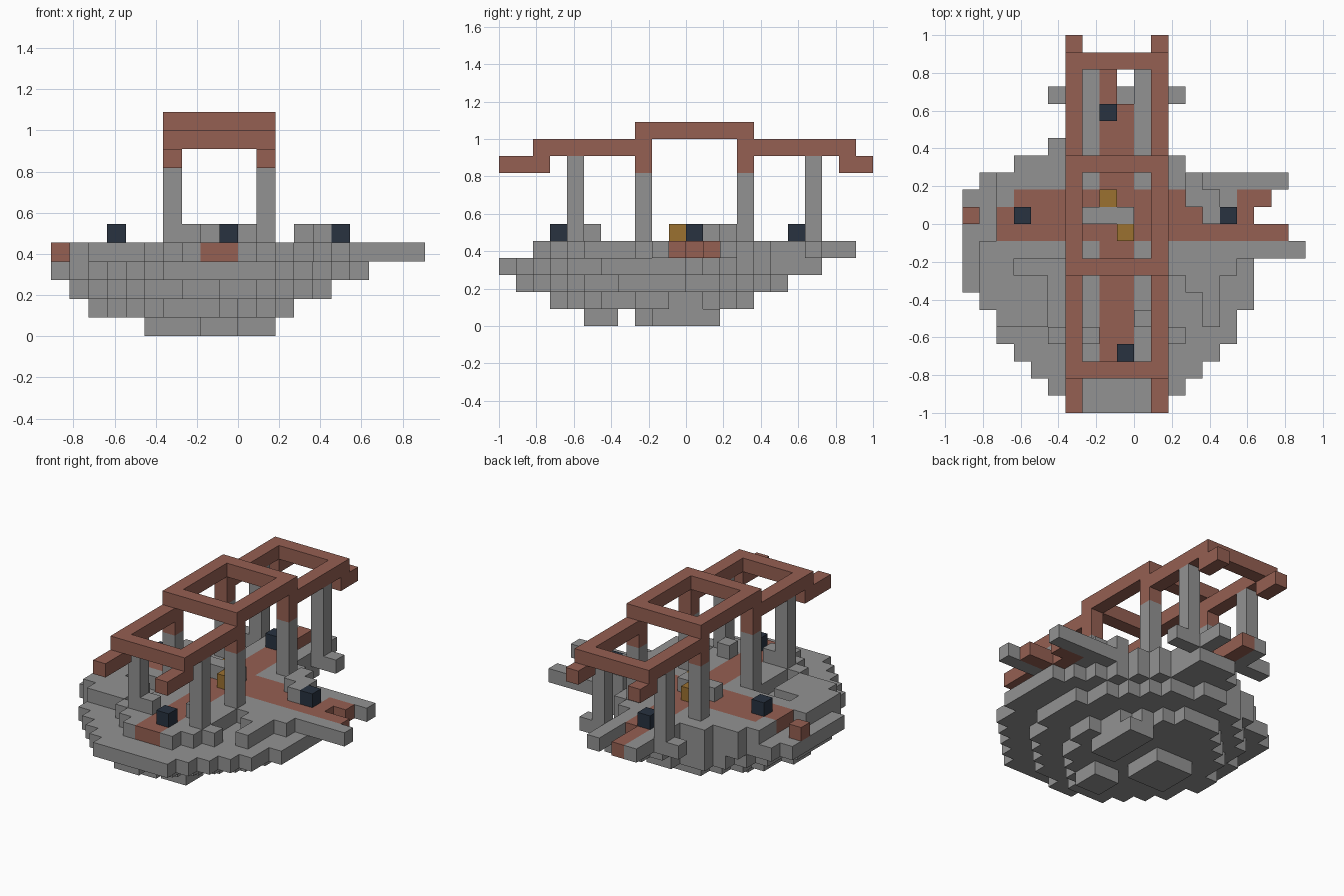
import bpy
import bmesh
from mathutils import Vector

cube = bpy.data.objects.get("Cube")
if cube:
    bpy.data.objects.remove(cube, do_unlink=True)

UNIT = 1 / 11  # edge of one block
cells = {}     # block position -> part name


def material(name, rgb):
    m = bpy.data.materials.new(name)
    m.use_nodes = True
    colour = (*rgb, 1)
    m.diffuse_color = colour
    bsdf = next(n for n in m.node_tree.nodes if n.type == 'BSDF_PRINCIPLED')
    bsdf.inputs["Base Color"].default_value = colour
    return m


STONE = material("grey stone", (.29, .29, .29))
WOOD = material("red brown wood", (.30, .115, .085))
GOLD = material("gold", (.33, .165, .03))
NAVY = material("dark navy", (.021, .032, .051))


def fill(part, xs, ys, zs):
    """Fill an inclusive range of blocks; a single number means one block."""
    spans = [(s, s) if isinstance(s, int) else s for s in (xs, ys, zs)]
    (x0, x1), (y0, y1), (z0, z1) = spans
    for x in range(x0, x1 + 1):
        for y in range(y0, y1 + 1):
            for z in range(z0, z1 + 1):
                cells[x, y, z] = part


def rows(part, first, z, spans):
    for y, span in enumerate(spans, first):
        fill(part, span, y, z)


def disc(part, z, x0, x1, y0, y1, power):
    """Stepped rounded layer within block limits; low powers are pointed."""
    cx, cy = (x0 + x1) / 2, (y0 + y1) / 2
    rx, ry = (x1 - x0 + 1) / 2, (y1 - y0 + 1) / 2
    for x in range(x0, x1 + 1):
        for y in range(y0, y1 + 1):
            if (abs(x - cx) / rx) ** power + (abs(y - cy) / ry) ** power < 1:
                fill(part, x, y, z)


# Tapering underside
fill("hull_base", (-5, -3), (-3, -1), 0)
fill("hull_base", (-2, -1), (-6, -5), 0)
fill("hull_base", (0, 1), (-2, 1), 0)
disc("hull_lower", 1, -8, 2, -8, 3, 1.4)
disc("hull_middle", 2, -9, 4, -10, 5, 1.5)

# Broad apron
rows("hull_upper", -11, 3, [
    (-4, 1), (-5, 2), (-6, 3), (-7, 4), (-8, 5), (-8, 5), (-9, 6),
    (-10, 6), (-10, 6), (-10, 6), (-10, 6), (-10, 5), (-10, 4),
    (-9, 3), (-7, 2), (-5, 1), (-3, 0), (-3, 0), (-2, 0)])

# Raised deck with projecting planks
rows("deck", -9, 4, [
    (-3, 0), (-4, 1), (-5, 2), (-4, 1), (-4, 1), (-4, 1), (-4, 5),
    (-9, 9), (-8, 6), (-8, 6), (-8, 6), (-8, 8), (-7, 2), (-5, 1)])
for x in (-3, 0):
    fill("deck", x, (5, 9), 4)
for xs in ((-5, -4), (1, 2)):
    fill("deck", xs, 7, 4)

# Deck lobes that wrap around a notch on each side
fill("deck", (-9, -8), -3, 4)
fill("deck", (-9, -6), (-5, -4), 4)
fill("deck", (-8, -6), -6, 4)
fill("deck", 4, (-6, -4), 4)
fill("deck", 3, -4, 4)

# Wooden cross-shaped path
fill("path", (-2, -1), (-9, 6), 4)
fill("path", -2, (7, 9), 4)
fill("path", (-8, 8), -1, 4)
fill("path", (-8, 3), 0, 4)
fill("path", (-7, 2), 1, 4)
fill("path", 6, (0, 1), 4)
fill("path", 7, 1, 4)
fill("path", -10, 0, 4)

# Low walls on the deck
fill("low_wall", (-3, -1), 0, 5)
fill("low_wall", (3, 4), 1, 5)
fill("low_wall", 3, 2, 5)
fill("low_wall", 4, 0, 5)
fill("low_wall", 0, -6, 5)
fill("low_wall", -3, -7, 5)

# Posts and stepped rails on both sides
for x in (-4, 1):
    for y in (-7, 7):
        fill("post", x, y, (5, 9))
    for y in (-3, 3):
        fill("post", x, y, (5, 8))
        fill("rail", x, y, 9)
    fill("rail", x, (-11, -9), 9)
    fill("rail", x, (9, 10), 9)
    fill("rail", x, (-9, -3), 10)
    fill("rail", x, (3, 9), 10)
    fill("rail", x, (-3, 3), 11)

# Beams across the rails
for y, z in ((-9, 10), (-3, 11), (3, 11), (9, 10)):
    fill("cross_beam", (-3, 0), y, z)

# Small accent blocks
for x, y in ((-2, 6), (-7, 0), (5, 0), (-1, -8)):
    fill("lamp", x, y, 5)
for x, y in ((-2, 1), (-1, -1)):
    fill("gold_block", x, y, 5)


def build(part, mat):
    """Make the outer faces of every block of a part."""
    bm = bmesh.new()
    for cell, owner in cells.items():
        if owner != part:
            continue
        centre = Vector(cell) + Vector((.5, .5, .5))
        for axis in range(3):
            for sign in (-1, 1):
                n = Vector((0, 0, 0))
                n[axis] = sign
                if tuple(int(a + b) for a, b in zip(cell, n)) in cells:
                    continue
                u = Vector((0, 0, 0))
                u[(axis + 1) % 3] = 1
                v = n.cross(u)
                corners = (-u - v, u - v, u + v, v - u)
                bm.faces.new([bm.verts.new((centre + (n + c) / 2) * UNIT)
                              for c in corners])
    bmesh.ops.remove_doubles(bm, verts=bm.verts, dist=UNIT / 100)
    mesh = bpy.data.meshes.new(part)
    bm.to_mesh(mesh)
    bm.free()
    mesh.materials.append(mat)
    bpy.context.collection.objects.link(bpy.data.objects.new(part, mesh))


colours = {"path": WOOD, "rail": WOOD, "cross_beam": WOOD,
           "lamp": NAVY, "gold_block": GOLD}
for part in dict.fromkeys(cells.values()):
    build(part, colours.get(part, STONE))
